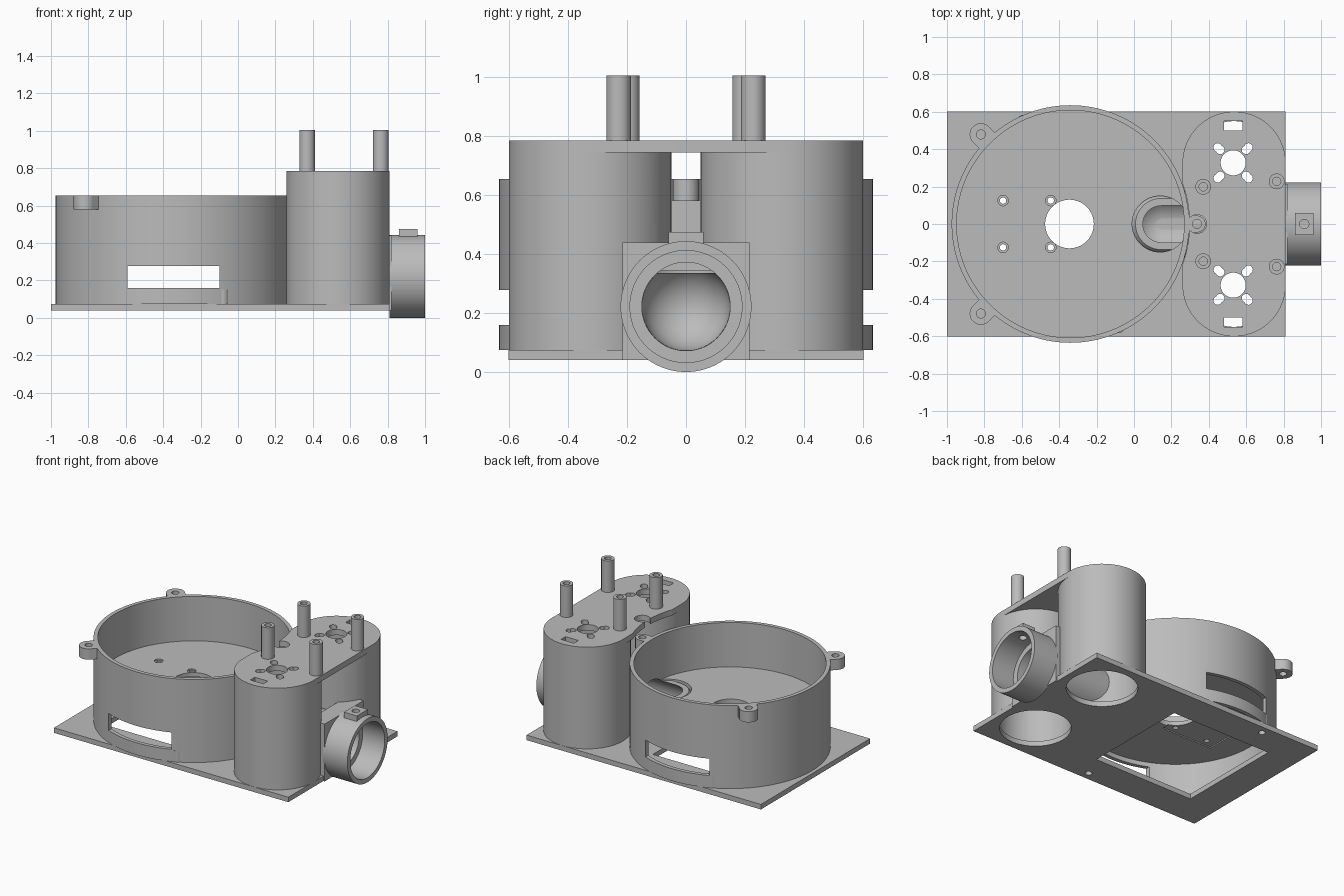
import bpy, bmesh, math
from mathutils import Matrix, Vector

if "Cube" in bpy.data.objects:
    bpy.data.objects.remove(bpy.data.objects["Cube"])

grey = bpy.data.materials.new("light_grey")
grey.diffuse_color = (0.5, 0.5, 0.5, 1)
grey.use_nodes = True
grey.node_tree.nodes["Principled BSDF"].inputs["Base Color"].default_value = grey.diffuse_color


def finish(name, bm):
    me = bpy.data.meshes.new(name)
    bm.to_mesh(me)
    bm.free()
    ob = bpy.data.objects.new(name, me)
    bpy.context.collection.objects.link(ob)
    me.materials.append(grey)
    return ob


def cyl(name, x, y, r, z0, z1, n=64):
    bm = bmesh.new()
    bmesh.ops.create_cone(bm, cap_ends=True, segments=n, radius1=r, radius2=r, depth=z1 - z0,
                          matrix=Matrix.Translation((x, y, (z0 + z1) / 2)))
    return finish(name, bm)


def xcyl(name, r, x0, x1, z=0.222, n=64):
    bm = bmesh.new()
    m = Matrix.Translation(((x0 + x1) / 2, 0, z)) @ Matrix.Rotation(math.pi / 2, 4, 'Y')
    bmesh.ops.create_cone(bm, cap_ends=True, segments=n, radius1=r, radius2=r, depth=x1 - x0, matrix=m)
    return finish(name, bm)


def box(name, x0, x1, y0, y1, z0, z1, turn=0):
    bm = bmesh.new()
    c = Vector(((x0 + x1) / 2, (y0 + y1) / 2, (z0 + z1) / 2))
    m = Matrix.Translation(c) @ Matrix.Rotation(turn, 4, 'Z') @ Matrix.Diagonal((x1 - x0, y1 - y0, z1 - z0, 1))
    bmesh.ops.create_cube(bm, size=1, matrix=m)
    return finish(name, bm)


def ball(name, x, z, r):
    bm = bmesh.new()
    bmesh.ops.create_uvsphere(bm, u_segments=48, v_segments=24, radius=r, matrix=Matrix.Translation((x, 0, z)))
    return finish(name, bm)


def combine(ob, tools, op='DIFFERENCE'):
    """Boolean each tool into ob, then remove the tools."""
    for t in tools:
        mod = ob.modifiers.new("bool", 'BOOLEAN')
        mod.operation, mod.solver, mod.object = op, 'EXACT', t
        dg = bpy.context.evaluated_depsgraph_get()
        me = bpy.data.meshes.new_from_object(ob.evaluated_get(dg))
        ob.modifiers.clear()
        ob.data = me
        bpy.data.objects.remove(t)
    return ob


CX = -0.34            # drum centre
TX, TY = 0.535, 0.325  # tower centres
BZ = 0.222            # pipe axis height
FLOOR = 0.345


def bore():
    return [xcyl("cut", 0.15, 0.145, 0.9), ball("cut", 0.145, BZ, 0.1495)]


# Base plate with tower openings, service opening and screw holes
plate = box("base_plate", -1, 0.81, -0.602, 0.602, 0.04, 0.075)
combine(plate, [cyl("cut", TX, s * TY, 0.225, 0, 0.2) for s in (1, -1)])
combine(plate, [box("cut", -0.78, -0.01, -0.38, 0.38, 0, 0.2)])
combine(plate, [cyl("cut", x, y, 0.022, 0, 0.2, 24) for x, y in ((-0.59, 0.545), (-0.085, -0.545))])

# Drum: open round wall with a raised floor
drum = cyl("drum", CX, 0, 0.635, 0.075, 0.655, 128)
combine(drum, [cyl("cut", CX, 0, 0.608, FLOOR, 1, 128), cyl("cut", CX, 0, 0.608, 0, 0.31, 128)])
combine(drum, [box("cut", -0.59, -0.1, -0.8, 0.8, 0.16, 0.278)])
combine(drum, [cyl("cut", CX - 0.005, 0, 0.13, 0.2, 0.5)])
throat = cyl("cut", 0.14, 0, 0.15, 0.25, 0.5)
combine(throat, [cyl("limit", CX, 0, 0.608, 0, 1, 128)], 'INTERSECT')
combine(drum, [throat, xcyl("cut", 0.15, 0.145, 0.9)])
combine(drum, [box("cut", -0.77, -0.38, -0.17, 0.17, 0.2, 0.318)])
for x in (-0.7, -0.445):
    for y in (-0.125, 0.125):
        combine(drum, [cyl("cut", x, y, 0.028, 0.335, 0.5, 24), cyl("cut", x, y, 0.017, 0.2, 0.5, 24)])

# Three lid screw ears around the drum rim
for i, (a, r) in enumerate(((0, 0.045), (135, 0.06), (225, 0.06))):
    a = math.radians(a)
    ex, ey = CX + 0.677 * math.cos(a), 0.677 * math.sin(a)
    nx, ny = CX + 0.64 * math.cos(a), 0.64 * math.sin(a)
    ear = cyl(f"lid_ear_{i}", ex, ey, r, 0.58, 0.655, 32)
    combine(ear, [box("neck", nx - 0.035, nx + 0.035, ny - r, ny + r, 0.58, 0.655, a)], 'UNION')
    combine(ear, [cyl("cut", CX, 0, 0.62, 0, 1, 128), cyl("cut", ex, ey, 0.024, 0.4, 1, 24)])

# Screw bosses on the plate
for i, (x, y) in enumerate(((-0.59, 0.545), (-0.085, -0.545))):
    combine(cyl(f"plate_boss_{i}", x, y, 0.038, 0.07, 0.152, 32), [cyl("cut", x, y, 0.022, 0, 0.13, 24)])

# Twin towers, hollow from below
for s, side in ((1, "back"), (-1, "front")):
    tower = cyl(f"tower_{side}", TX, s * TY, 0.276, 0.075, 0.75, 96)
    combine(tower, [cyl("cut", TX, s * TY, 0.235, 0, 1, 96), xcyl("cut", 0.15, 0.145, 0.9)])

# Deck joining the towers, cleared around the drum
deck = box("tower_deck", TX - 0.276, TX + 0.276, -TY, TY, 0.745, 0.785)
combine(deck, [cyl("end", TX, s * TY, 0.276, 0.745, 0.785, 96) for s in (1, -1)], 'UNION')
combine(deck, [cyl("cut", CX, 0, 0.637, 0.5, 1, 128), cyl("cut", 0.337, 0, 0.05, 0.5, 1, 32)])
for s in (1, -1):
    cuts = [cyl("cut", 0.53, s * 0.327, 0.067, 0.5, 1, 48),
            box("cut", 0.48, 0.58, s * 0.525 - 0.025, s * 0.525 + 0.025, 0.5, 1)]
    for k in range(4):
        a = math.pi / 4 + k * math.pi / 2
        for d in (0.098, 0.116):
            cuts.append(cyl("cut", 0.53 + d * math.cos(a), s * 0.327 + d * math.sin(a), 0.023, 0.5, 1, 24))
    combine(deck, cuts)

# Hollow posts on the deck
for s in (1, -1):
    for x, y in ((0.37, 0.199), (0.763, 0.228)):
        combine(cyl("deck_post", x, s * y, 0.042, 0.78, 1.005, 32),
                [cyl("cut", x, s * y, 0.022, 0.8, 1.1, 24)])

# Duct from the inlet to the drum floor, ending in a rounded elbow
duct = xcyl("duct", 0.178, 0.145, 0.76)
combine(duct, [ball("elbow", 0.145, BZ, 0.178)], 'UNION')
combine(duct, [box("cut", -0.3, 0.285, -0.4, 0.4, 0.335, 0.6)])
combine(duct, bore())

# Flange between the towers
flange = box("inlet_flange", 0.70, 0.82, -0.215, 0.215, 0.04, 0.44)
combine(flange, [cyl("cut", TX, s * TY, 0.235, 0, 1, 96) for s in (1, -1)])
combine(flange, [xcyl("cut", 0.15, 0.145, 0.9)])

# Inlet collar with a clamp screw pad
collar = xcyl("inlet_collar", 0.222, 0.81, 1.0, n=96)
combine(collar, [box("pad", 0.86, 0.96, -0.06, 0.06, 0.38, 0.475)], 'UNION')
combine(collar, [xcyl("cut", 0.19, 0.83, 1.1, n=96), xcyl("cut", 0.15, 0.7, 0.9),
                 cyl("cut", 0.91, 0, 0.025, 0.3, 0.6, 24)])

# Smooth round walls, keep edges crisp
for ob in bpy.context.scene.objects:
    ob.select_set(True)
    bpy.context.view_layer.objects.active = ob
bpy.ops.object.shade_smooth_by_angle(angle=math.radians(30))
